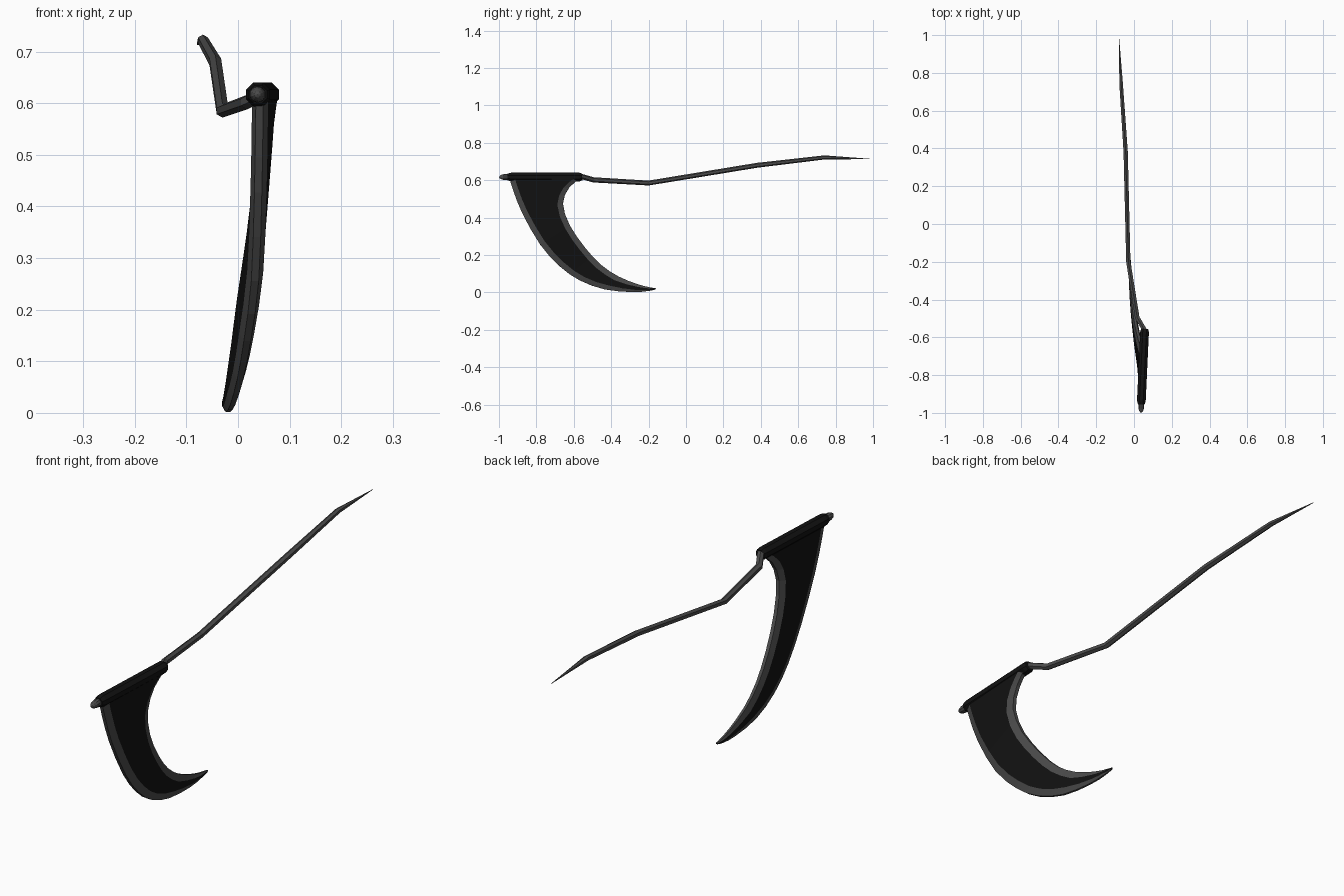
import bpy, bmesh, math
from mathutils import Vector

if "Cube" in bpy.data.objects:
    bpy.data.objects.remove(bpy.data.objects["Cube"])


def material(name, v):
    m = bpy.data.materials.new(name)
    m.diffuse_color = (v, v, v, 1)
    m.use_nodes = True
    m.node_tree.nodes["Principled BSDF"].inputs["Base Color"].default_value = m.diffuse_color
    return m


black = material("black", 0.006)
grey = material("dark_grey", 0.07)


def loft(name, rings, mats, pick=lambda i: 0):
    """Skin a list of equal-length closed rings and cap both ends."""
    bm = bmesh.new()
    vr = [[bm.verts.new(p) for p in r] for r in rings]
    n = len(vr[0])
    for a, b in zip(vr, vr[1:]):
        for i in range(n):
            j = (i + 1) % n
            bm.faces.new((a[i], a[j], b[j], b[i])).material_index = pick(i)
    bm.faces.new(vr[0][::-1])
    bm.faces.new(vr[-1])
    bmesh.ops.recalc_face_normals(bm, faces=bm.faces)
    me = bpy.data.meshes.new(name)
    bm.to_mesh(me)
    bm.free()
    for m in mats:
        me.materials.append(m)
    ob = bpy.data.objects.new(name, me)
    bpy.context.collection.objects.link(ob)
    return ob


def spline(pts, steps):
    """Catmull-Rom through the stations."""
    out = []
    P = [Vector(p) for p in pts]
    P = [2 * P[0] - P[1]] + P + [2 * P[-1] - P[-2]]
    for a, b, c, d in zip(P, P[1:], P[2:], P[3:]):
        for k in range(steps):
            t = k / steps
            out.append(0.5 * (2 * b + (c - a) * t + (2 * a - 5 * b + 4 * c - d) * t * t
                              + (3 * b - a - 3 * c + d) * t ** 3))
    return out + [P[-2]]


def tube(name, pts, radii, sides, mat):
    P = [Vector(p) for p in pts]
    rings = []
    for i, (p, r) in enumerate(zip(P, radii)):
        d = Vector((0, 0, 0))
        if i:
            d += (p - P[i - 1]).normalized()
        if i < len(P) - 1:
            d += (P[i + 1] - p).normalized()
        d.normalize()
        u = d.cross(Vector((0, 0, 1))).normalized()
        v = u.cross(d)
        rings.append([p + r * (math.cos(a) * u + math.sin(a) * v)
                      for a in [2 * math.pi * (k + 0.5) / sides for k in range(sides)]])
    return loft(name, rings, [mat])


# Curved blade: outer and inner edge stations with half thickness
outer = [(.042, -.945, .615), (.041, -.925, .55), (.039, -.877, .427), (.033, -.78, .256),
         (.018, -.674, .139), (.004, -.567, .064), (-.010, -.433, .016),
         (-.019, -.285, .002), (-.024, -.20, .008), (-.025, -.163, .016)]
inner = [(.063, -.56, .615), (.055, -.625, .56), (.048, -.658, .475), (.032, -.622, .36),
         (.012, -.54, .24), (-.002, -.455, .148), (-.013, -.36, .085),
         (-.020, -.255, .043), (-.024, -.19, .027), (-.025, -.161, .022)]
half = [.016, .016, .016, .016, .015, .013, .011, .009, .007, .004]
rings = []
for o, i, h in zip(spline(outer, 2), spline(inner, 2),
                   spline([(h, 0, 0) for h in half], 2)):
    d = i - o
    b = min(0.03, d.length * 0.3)
    d.normalize()
    s = Vector((0, d.z, -d.y)).cross(d).cross(Vector((0, d.z, -d.y)))
    n = d.cross(Vector((0, -d.z, d.y))).normalized()
    if n.x < 0:
        n = -n
    h = h.x
    rings.append([o + d * b + n * h, o + n * h * .45, o - n * h * .45, o + d * b - n * h,
                  i - d * b - n * h, i - n * h * .45, i + n * h * .45, i - d * b + n * h])
loft("blade", rings, [black, grey], lambda k: 0 if k in (3, 7) else 1)

# Sleeve along the top of the blade
tube("sleeve", [(.039, -.955, .617), (.039, -.935, .617), (.056, -.57, .617), (.057, -.555, .617)],
     [.019, .025, .025, .019], 8, black)

# Rounded knob on the front end
bpy.ops.mesh.primitive_uv_sphere_add(segments=10, ring_count=8, location=(.038, -.965, .617),
                                     rotation=(math.pi / 2, 0, 0))
knob = bpy.context.object
knob.name = "knob"
knob.scale = (.016, .016, .034)
knob.data.materials.append(grey)

# Bent rod tapering to a point
tube("rod", [(.058, -.565, .622), (.017, -.495, .602), (-.030, -.2, .585), (-.044, .38, .68),
             (-.068, .74, .722), (-.079, .98, .714)],
     [.014, .014, .013, .013, .011, .001], 6, grey)
